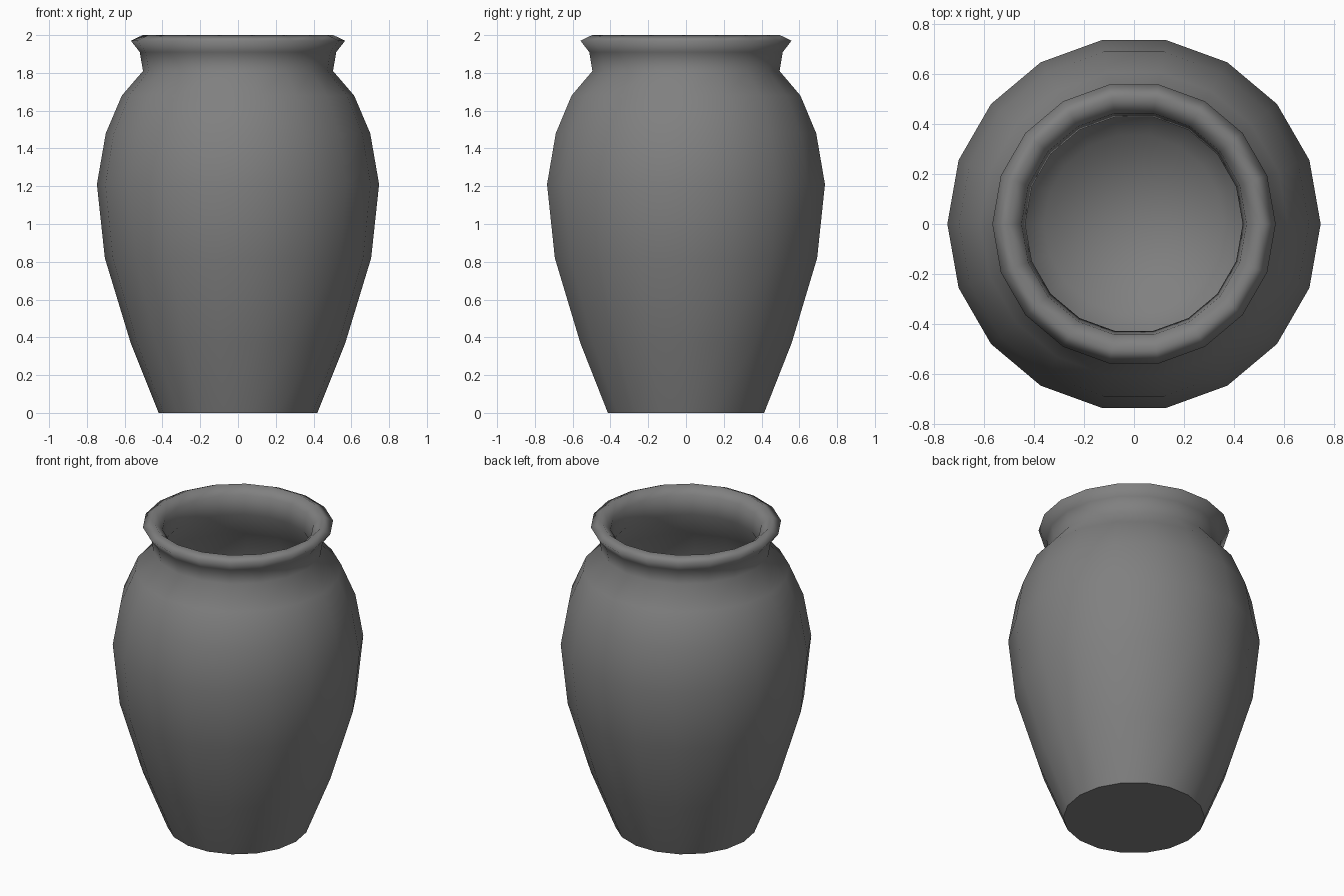
import bpy, bmesh, math
from mathutils import Matrix

if "Cube" in bpy.data.objects:
    bpy.data.objects.remove(bpy.data.objects["Cube"], do_unlink=True)

SIDES = 18

# Wall profile (radius, height): outside going up, over the lip, inside going down
OUTSIDE = [(0.42, 0), (0.568, 0.37), (0.705, 0.82), (0.747, 1.21), (0.70, 1.48),
           (0.615, 1.68), (0.503, 1.81), (0.52, 1.91), (0.567, 1.97)]
LIP = [(0.505, 2.0), (0.45, 1.95)]
INSIDE = [(0.435, 1.83), (0.55, 1.65), (0.635, 1.46), (0.68, 1.21),
          (0.64, 0.82), (0.50, 0.39), (0.36, 0.07)]

clay = bpy.data.materials.new("grey clay")
clay.use_nodes = True
colour = (0.216, 0.216, 0.216, 1)
clay.diffuse_color = colour
clay.node_tree.nodes["Principled BSDF"].inputs["Base Color"].default_value = colour

# Turn the profile around the upright axis
bm = bmesh.new()
points = [bm.verts.new((r, 0, z)) for r, z in OUTSIDE + LIP + INSIDE]
edges = [bm.edges.new(pair) for pair in zip(points, points[1:])]
bmesh.ops.spin(bm, geom=points + edges, cent=(0, 0, 0), axis=(0, 0, 1),
               angle=math.tau, steps=SIDES, use_merge=True)
bmesh.ops.remove_doubles(bm, verts=bm.verts[:], dist=0.001)

# Close the foot with one flat face and the inner floor with a fan
open_edges = [e for e in bm.edges if e.is_boundary]
foot = [e for e in open_edges if e.verts[0].co.z < 0.01]
floor = [e for e in open_edges if e not in foot]
bmesh.ops.contextual_create(bm, geom=foot)
made = bmesh.ops.contextual_create(bm, geom=floor)
bmesh.ops.poke(bm, faces=made["faces"])

bmesh.ops.recalc_face_normals(bm, faces=bm.faces[:])
for face in bm.faces:
    face.smooth = True
for edge in foot:
    edge.smooth = False

mesh = bpy.data.meshes.new("jar")
bm.to_mesh(mesh)
bm.free()
mesh.materials.append(clay)
jar = bpy.data.objects.new("jar", mesh)
bpy.context.collection.objects.link(jar)
